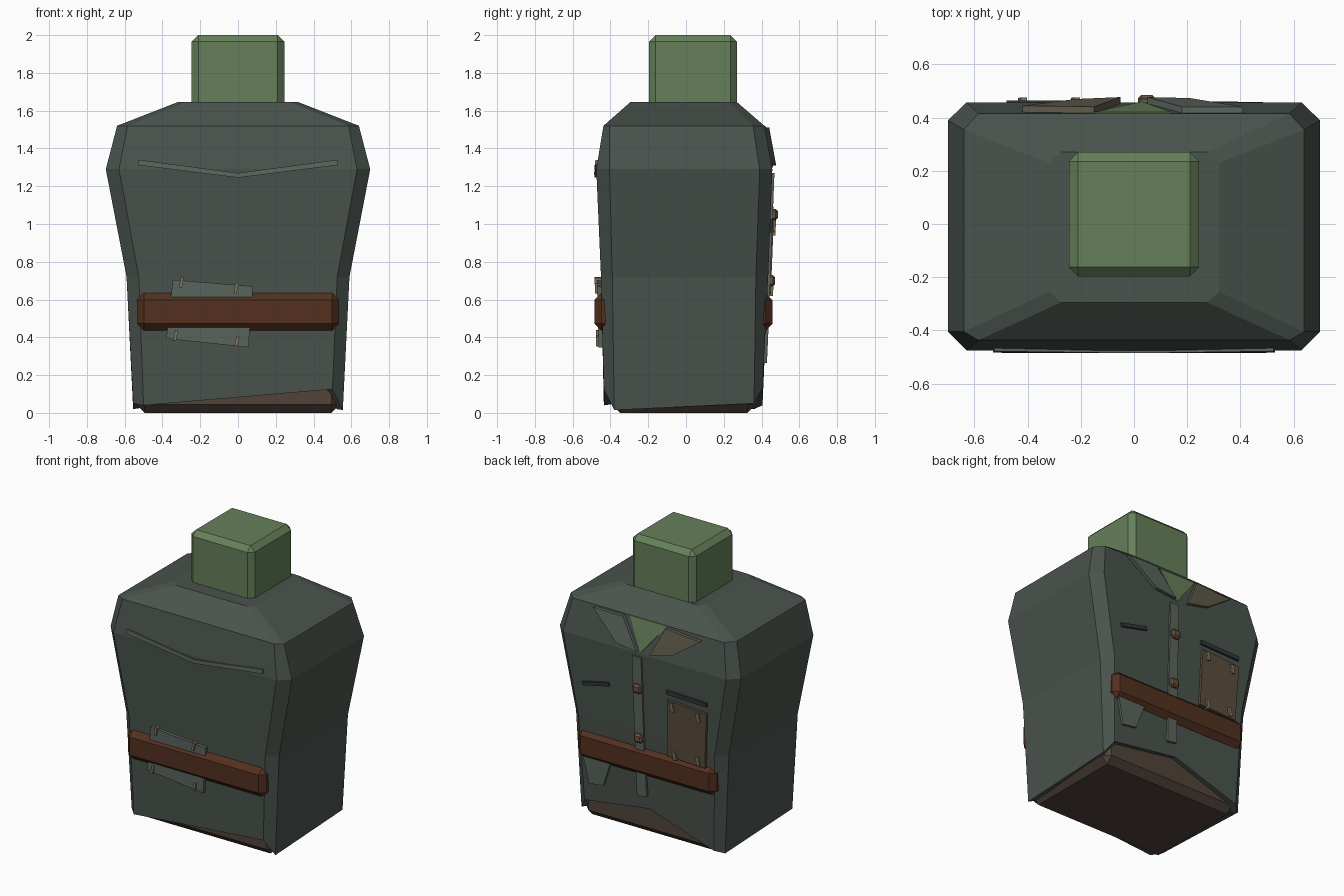
import bpy, bmesh, math
from mathutils import Vector

if "Cube" in bpy.data.objects:
    bpy.data.objects.remove(bpy.data.objects["Cube"])


def material(name, hexcol):
    rgb = [int(hexcol[i:i + 2], 16) / 255 for i in (0, 2, 4)]
    m = bpy.data.materials.new(name)
    m.diffuse_color = [((c + 0.055) / 1.055) ** 2.4 if c > 0.04 else c / 12.92 for c in rgb] + [1]
    m.use_nodes = True
    m.node_tree.nodes["Principled BSDF"].inputs["Base Color"].default_value = m.diffuse_color
    return m


CLOTH = material("dark_cloth", "4a534d")
PATCH = material("grey_patch", "5b655d")
DARK = material("slit", "30383a")
SKIN = material("green_skin", "66805a")
LEATHER = material("leather", "53301f")
TROUSER = material("brown_cloth", "50433a")
TAN = material("tan_cloth", "605a4a")
HIDE = material("hide_patch", "5a4c3d")
THREAD = material("thread", "85785f")
BUTTON = material("button", "6a5240")


def finish(name, bm, mat):
    bmesh.ops.recalc_face_normals(bm, faces=bm.faces)
    me = bpy.data.meshes.new(name)
    bm.to_mesh(me)
    bm.free()
    me.materials.append(mat)
    ob = bpy.data.objects.new(name, me)
    bpy.context.collection.objects.link(ob)
    return ob


def box(name, lo, hi, mat, bevel=0.0):
    bm = bmesh.new()
    bmesh.ops.create_cube(bm, size=1)
    lo, hi = Vector(lo), Vector(hi)
    for v in bm.verts:
        v.co = (lo + hi) / 2 + v.co * (hi - lo)
    if bevel:
        bmesh.ops.bevel(bm, geom=bm.edges[:], offset=bevel, segments=1, affect='EDGES')
    return finish(name, bm, mat)


# torso sections: z, x outer, x at chamfer, y front, y front chamfer, y back chamfer, y back
SECTIONS = [
    (0.05, 0.555, 0.50, -0.435, -0.38, 0.36, 0.405),
    (0.72, 0.59, 0.525, -0.45, -0.39, 0.37, 0.435),
    (1.29, 0.70, 0.63, -0.475, -0.405, 0.39, 0.457),
    (1.52, 0.64, 0.585, -0.437, -0.405, 0.355, 0.415),
    (1.645, 0.32, 0.275, -0.295, -0.255, 0.23, 0.27),
]
# uneven shirt hem, heights in the order of the section points
HEM = [0.04, 0.125, 0.015, 0.05, 0.13, 0.20, 0.04, 0.02, 0.05]


def surface_y(z, side):
    """y of the torso's front (-1) or back (1) face at height z"""
    col = 3 if side < 0 else 6
    for a, b in zip(SECTIONS, SECTIONS[1:]):
        if z <= b[0]:
            return a[col] + (b[col] - a[col]) * (z - a[0]) / (b[0] - a[0])
    return SECTIONS[-1][col]


def section(s):
    z, x, xc, yf, yfc, ybc, yb = s
    return [(-xc, yf, z), (xc, yf, z), (x, yfc, z), (x, ybc, z), (xc, yb, z),
            (0, yb, z), (-xc, yb, z), (-x, ybc, z), (-x, yfc, z)]


# torso shirt
bm = bmesh.new()
rings = [[bm.verts.new(p) for p in section(s)] for s in SECTIONS]
for v, z in zip(rings[0], HEM):
    v.co.z = z
lip = [bm.verts.new((v.co.x * 0.94, v.co.y * 0.92, v.co.z + 0.005)) for v in rings[0]]
for a, b in zip([lip] + rings, rings):
    for i in range(9):
        j = (i + 1) % 9
        bm.faces.new((a[i], a[j], b[j], b[i]))
bm.faces.new(rings[-1])
finish("torso_shirt", bm, CLOTH)

# neck, belt and trouser base
box("neck", (-0.245, -0.197, 1.55), (0.245, 0.27, 2.0), SKIN, 0.035)
box("belt", (-0.535, -0.485, 0.435), (0.535, 0.457, 0.635), LEATHER, 0.037)
box("trouser_base", (-0.54, -0.395, 0.0), (0.54, 0.37, 0.32), TROUSER, 0.045)


def plate(name, pts, side, mat, lift=0.012):
    """thin flat piece lying on the torso's front or back, outline in x, z"""
    bm = bmesh.new()
    outer = [bm.verts.new((x, surface_y(z, side) + side * lift, z)) for x, z in pts]
    inner = [bm.verts.new((x, surface_y(z, side) - side * 0.015, z)) for x, z in pts]
    n = len(pts)
    bm.faces.new(outer)
    bm.faces.new(inner)
    for i in range(n):
        j = (i + 1) % n
        bm.faces.new((outer[i], outer[j], inner[j], inner[i]))
    return finish(name, bm, mat)


def stick(name, x, z, w, h, tilt, side, mat, lift):
    c, s = math.cos(tilt), math.sin(tilt)
    corners = [(-w, -h), (w, -h), (w, h), (-w, h)]
    plate(name, [(x + (a * c - b * s) / 2, z + (a * s + b * c) / 2) for a, b in corners],
          side, mat, lift)


# shoulder seam on the front
for m in (-1, 1):
    plate("shoulder_seam", [(0, 1.245), (m * 0.53, 1.312), (m * 0.525, 1.34), (0, 1.27)], -1, PATCH)

# stitched patch behind the belt on the front
plate("front_patch", [(-0.38, 0.393), (0.055, 0.347), (0.08, 0.67), (-0.345, 0.705)], -1, PATCH, 0.022)
for x, z in ((-0.30, 0.69), (-0.01, 0.66), (-0.33, 0.41), (-0.005, 0.38)):
    stick("front_stitch", x, z, 0.016, 0.055, -0.2, -1, THREAD, 0.034)

# collar opening and flaps on the back
plate("collar_opening", [(0.14, 1.52), (-0.15, 1.52), (0.03, 1.30)], 1, SKIN, 0.006)
plate("collar_flap_grey", [(0.41, 1.51), (0.18, 1.51), (0.05, 1.31), (0.21, 1.33)], 1, PATCH, 0.024)
plate("collar_flap_tan", [(-0.15, 1.51), (-0.42, 1.49), (-0.22, 1.35), (-0.05, 1.31)], 1, TAN, 0.024)

# buttoned placket
plate("placket_upper", [(0.015, 0.72), (0.085, 0.72), (0.09, 1.27), (0.02, 1.27)], 1, PATCH)
plate("placket_lower", [(0.005, 0.29), (0.08, 0.28), (0.085, 0.72), (0.015, 0.72)], 1, PATCH)
for z in (1.05, 0.70):
    y = surface_y(z, 1)
    box("button", (0.015, y - 0.01, z - 0.03), (0.08, y + 0.038, z + 0.03), BUTTON, 0.012)

# hide pocket with stitches
plate("pocket", [(-0.17, 0.63), (-0.46, 0.62), (-0.48, 1.01), (-0.18, 1.03)], 1, HIDE, 0.018)
stick("pocket_slit", -0.325, 1.075, 0.31, 0.028, 0.03, 1, DARK, 0.015)
for x, z in ((-0.22, 0.99), (-0.42, 0.97), (-0.23, 0.65), (-0.41, 0.66)):
    stick("pocket_stitch", x, z, 0.022, 0.06, -0.2, 1, THREAD, 0.03)

# slit and small patch on the other half
stick("chest_slit", 0.38, 0.99, 0.21, 0.025, -0.22, 1, DARK, 0.014)
plate("hem_patch", [(0.49, 0.45), (0.28, 0.45), (0.34, 0.28), (0.45, 0.265)], 1, PATCH, 0.014)
